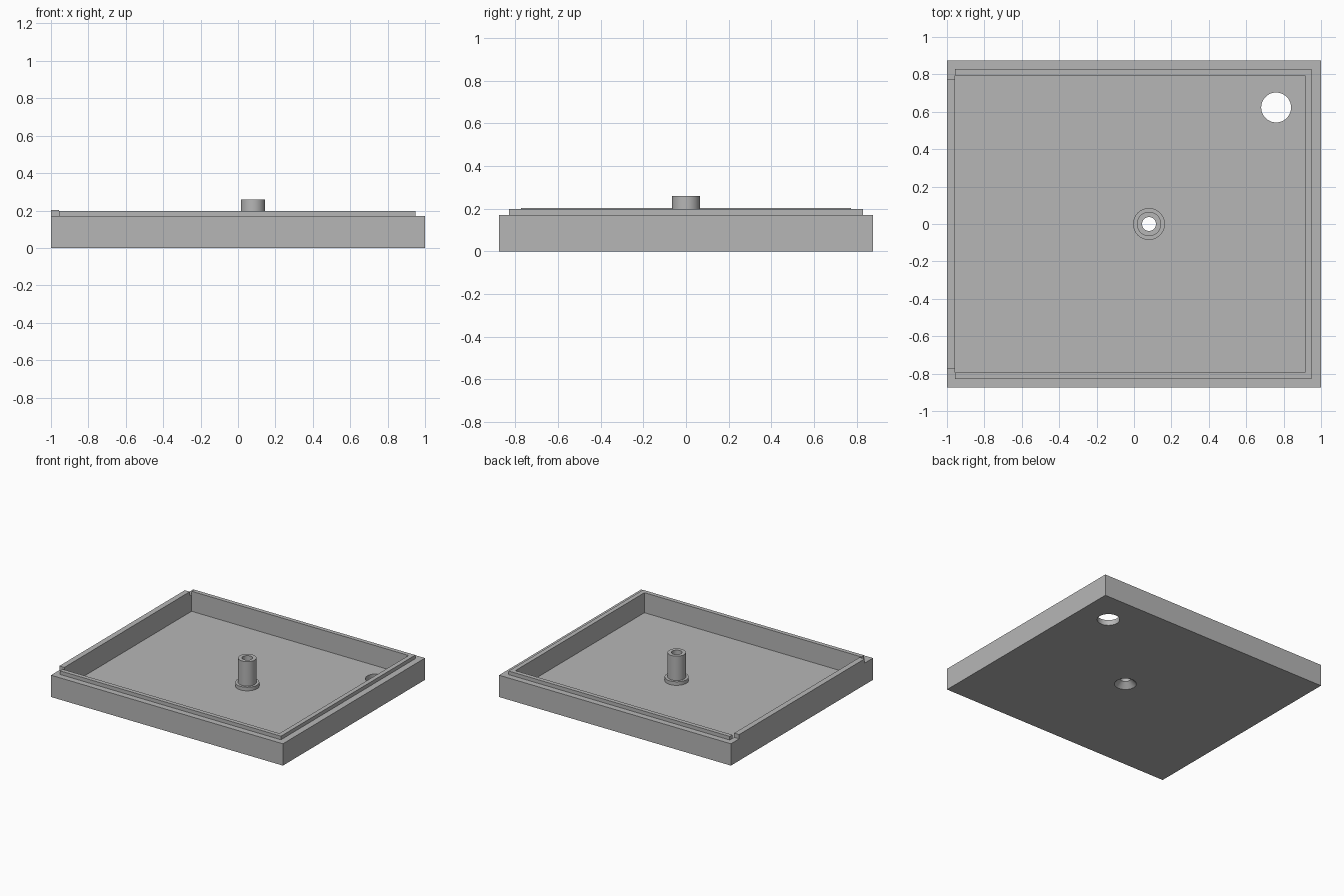
import bpy, bmesh, math

if "Cube" in bpy.data.objects:
    bpy.data.objects.remove(bpy.data.objects["Cube"])

GREY = (0.47, 0.47, 0.47, 1.0)
grey = bpy.data.materials.new("plain grey")
grey.use_nodes = True
grey.diffuse_color = GREY
grey.node_tree.nodes["Principled BSDF"].inputs["Base Color"].default_value = GREY

HALF_Y = 0.875
FLOOR = 0.042
LEDGE = 0.17          # top of the outer wall
LIP = 0.198           # top of the raised lip
TOP = 0.203           # top of the side strip
WALL_X = -0.957       # inner face of the thin wall
POST_X = 0.08


def finish(name, bm):
    bmesh.ops.recalc_face_normals(bm, faces=bm.faces)
    mesh = bpy.data.meshes.new(name)
    bm.to_mesh(mesh)
    bm.free()
    mesh.materials.append(grey)
    obj = bpy.data.objects.new(name, mesh)
    bpy.context.collection.objects.link(obj)
    return obj


def prism(name, outline, z0, z1):
    bm = bmesh.new()
    face = bm.faces.new([bm.verts.new((x, y, z0)) for x, y in outline])
    res = bmesh.ops.extrude_face_region(bm, geom=[face])
    moved = [v for v in res["geom"] if isinstance(v, bmesh.types.BMVert)]
    bmesh.ops.translate(bm, verts=moved, vec=(0, 0, z1 - z0))
    return finish(name, bm)


def box(name, x0, x1, y0, y1, z0, z1):
    return prism(name, [(x0, y0), (x1, y0), (x1, y1), (x0, y1)], z0, z1)


def lathe(name, profile, x, y, steps=48):
    bm = bmesh.new()
    verts = [bm.verts.new((x + r, y, z)) for r, z in profile]
    edges = [bm.edges.new(pair) for pair in zip(verts, verts[1:])]
    bmesh.ops.spin(bm, geom=verts + edges, cent=(x, y, 0), axis=(0, 0, 1),
                   angle=math.tau, steps=steps, use_merge=True)
    bmesh.ops.remove_doubles(bm, verts=bm.verts, dist=1e-5)
    return finish(name, bm)


def combine(target, tool, operation):
    tool.hide_render = True
    mod = target.modifiers.new(operation.lower(), "BOOLEAN")
    mod.object, mod.operation, mod.solver = tool, operation, "EXACT"
    bpy.ops.object.select_all(action="DESELECT")
    target.select_set(True)
    bpy.context.view_layer.objects.active = target
    bpy.ops.object.modifier_apply(modifier=mod.name)
    bpy.data.objects.remove(tool)


# Solid block, then hollowed out
tray = box("enclosure_tray", -1, 1, -HALF_Y, HALF_Y, 0, TOP)
combine(tray, box("lip_level", WALL_X, 2, -2, 2, LIP, 1), "DIFFERENCE")
combine(tray, box("cavity", WALL_X, 0.915, -0.795, 0.795, FLOOR, 1), "DIFFERENCE")

# Stepped ledge outside the lip, leaving the strip on the thin wall
half = [(-2, 0.773), (WALL_X, 0.773), (WALL_X, 0.828), (0.95, 0.828)]
ledge = half + [(x, -y) for x, y in reversed(half)]
ledge += [(-2, -2), (2, -2), (2, 2), (-2, 2)]
combine(tray, prism("ledge_cut", ledge, LEDGE, 1), "DIFFERENCE")

# Screw post with a collar at its foot
post = [(0, 0.02), (0.085, 0.02), (0.085, 0.07), (0.065, 0.07), (0.065, 0.26), (0, 0.26)]
combine(tray, lathe("post", post, POST_X, 0), "UNION")

# Countersunk screw hole and the cable hole in the corner
bore = [(0, -0.01), (0.088, -0.01), (0.037, 0.041), (0.037, 0.4), (0, 0.4)]
combine(tray, lathe("bore", bore, POST_X, 0), "DIFFERENCE")
cable = [(0, -0.1), (0.08, -0.1), (0.08, 0.1), (0, 0.1)]
combine(tray, lathe("cable_hole", cable, 0.76, 0.623), "DIFFERENCE")

tray.select_set(True)
bpy.context.view_layer.objects.active = tray
bpy.ops.object.shade_smooth_by_angle(angle=math.radians(30))
